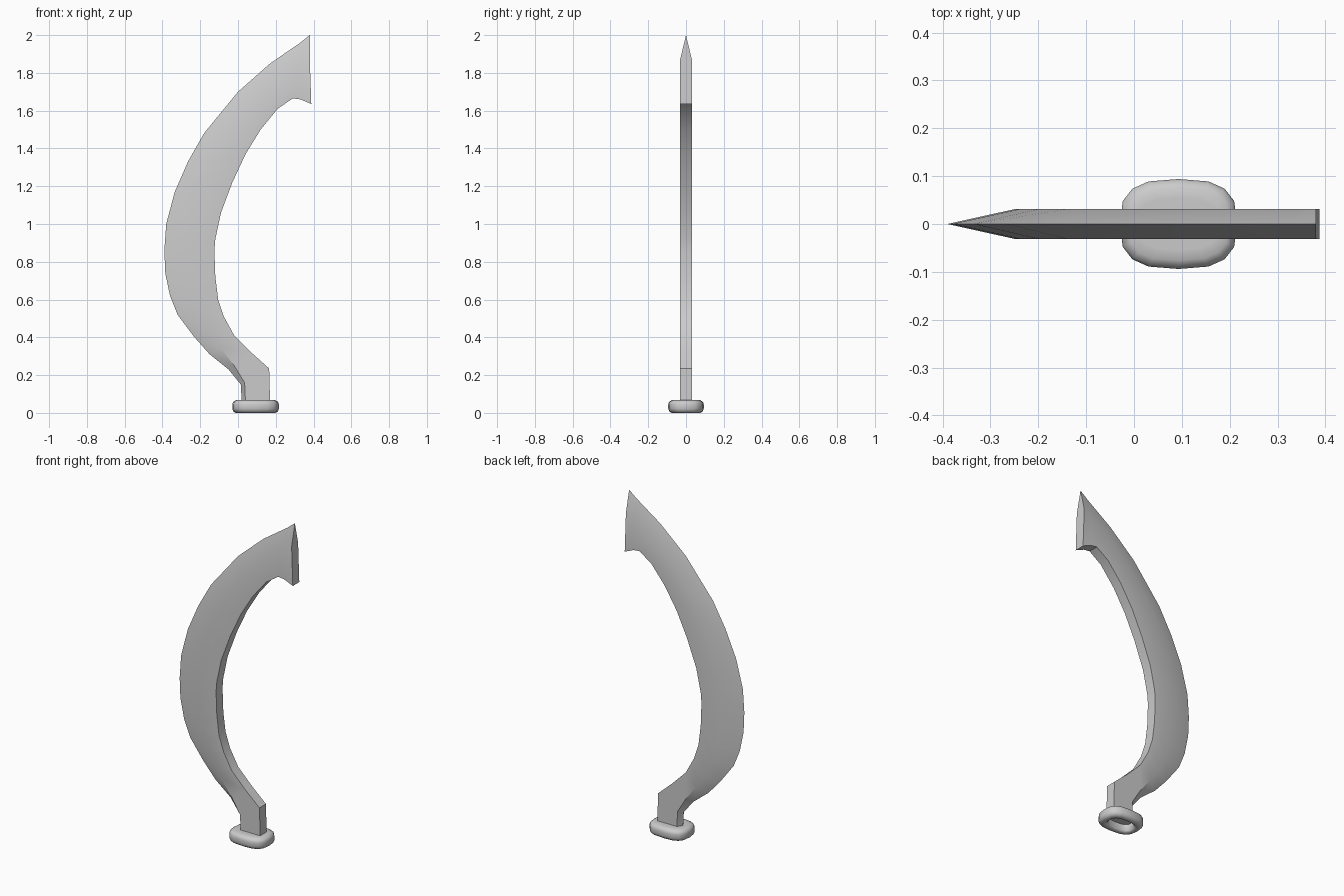
import bpy, bmesh, math

if "Cube" in bpy.data.objects:
    bpy.data.objects.remove(bpy.data.objects["Cube"], do_unlink=True)

steel = bpy.data.materials.new("plain grey steel")
steel.use_nodes = True
GREY = (0.6, 0.6, 0.6, 1)
steel.diffuse_color = GREY
steel.node_tree.nodes["Principled BSDF"].inputs["Base Color"].default_value = GREY


def loft(name, rings, angle):
    """Skin a list of closed cross-sections and cap both ends."""
    bm = bmesh.new()
    loops = [[bm.verts.new(p) for p in ring] for ring in rings]
    n = len(loops[0])
    for a, b in zip(loops, loops[1:]):
        for i in range(n):
            j = (i + 1) % n
            bm.faces.new((a[i], a[j], b[j], b[i]))
    bm.faces.new(loops[0][::-1])
    bm.faces.new(loops[-1])
    bmesh.ops.recalc_face_normals(bm, faces=bm.faces)
    mesh = bpy.data.meshes.new(name)
    bm.to_mesh(mesh)
    bm.free()
    mesh.materials.append(steel)
    obj = bpy.data.objects.new(name, mesh)
    bpy.context.collection.objects.link(obj)
    bpy.ops.object.select_all(action="DESELECT")
    obj.select_set(True)
    bpy.context.view_layer.objects.active = obj
    bpy.ops.object.shade_smooth_by_angle(angle=math.radians(angle))
    return obj


# Curved blade: cutting edge, bevel line and spine in the x-z plane
edge = [(.02, .05), (.015, .15), (-.05, .23), (-.15, .31), (-.23, .40), (-.32, .52),
        (-.36, .62), (-.385, .74), (-.39, .86), (-.38, 1.0), (-.335, 1.17),
        (-.265, 1.33), (-.18, 1.48), (.0, 1.70), (.17, 1.85), (.33, 1.96), (.38, 2.0)]
bevel = [(.04, .05), (.035, .16), (-.02, .25), (-.09, .34), (-.15, .42), (-.20, .52),
         (-.23, .62), (-.245, .74), (-.25, .86), (-.24, 1.0), (-.20, 1.17),
         (-.14, 1.34), (-.06, 1.48), (.07, 1.63), (.20, 1.75), (.33, 1.84), (.38, 1.87)]
spine = [(.17, .05), (.165, .235), (.07, .32), (-.02, .41), (-.075, .51), (-.105, .60),
         (-.12, .72), (-.125, .86), (-.12, .92), (-.09, 1.06), (-.03, 1.22),
         (.04, 1.37), (.12, 1.50), (.21, 1.61), (.29, 1.665), (.33, 1.66), (.388, 1.635)]
T = 0.031
sections = [[(e[0], 0, e[1]), (b[0], T, b[1]), (s[0], T, s[1]),
             (s[0], -T, s[1]), (b[0], -T, b[1])]
            for e, b, s in zip(edge, bevel, spine)]
loft("blade", sections, 30)


# Rounded oblong collar, hollow underneath
def oblong(inset, z, sides=16):
    ring = []
    for i in range(sides):
        a = math.tau * i / sides
        c, s = math.cos(a), math.sin(a)
        ring.append((.093 + (.123 - inset) * math.copysign(abs(c) ** .7, c),
                     (.094 - inset) * math.copysign(abs(s) ** .7, s), z))
    return ring


profile = [(.04, .068), (.018, .067), (.004, .058), (0, .045), (0, .022), (.005, .008),
           (.018, 0), (.034, 0), (.044, .008), (.046, .045)]
loft("collar", [oblong(i, z) for i, z in profile], 50)
